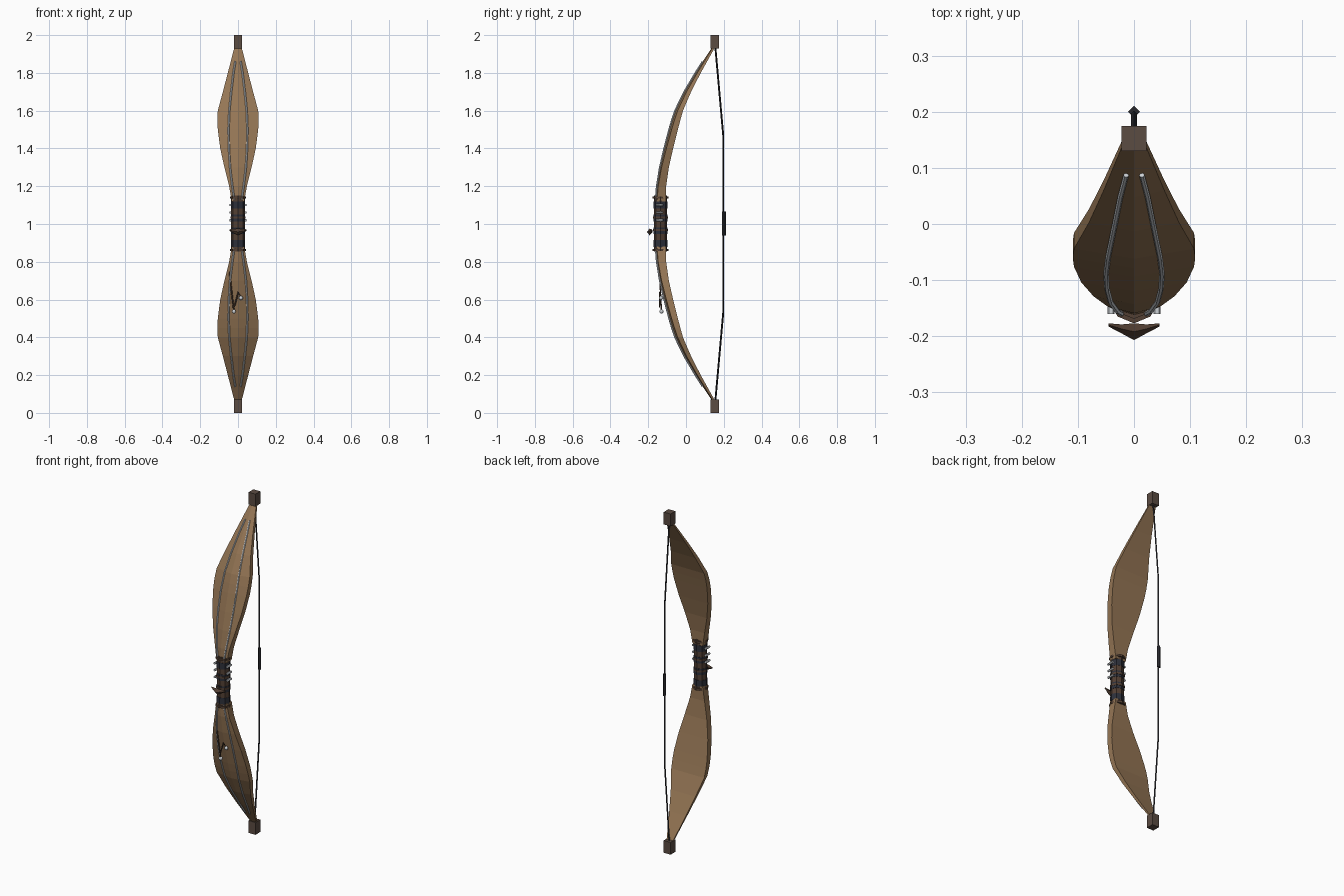
import bpy, bmesh, math
from mathutils import Vector

if "Cube" in bpy.data.objects:
    bpy.data.objects.remove(bpy.data.objects["Cube"])


def material(name, r, g, b):
    m = bpy.data.materials.new(name)
    m.diffuse_color = (r, g, b, 1)
    m.use_nodes = True
    m.node_tree.nodes["Principled BSDF"].inputs["Base Color"].default_value = m.diffuse_color
    return m


WOOD = material("tan wood", 0.30, 0.18, 0.09)
TIP = material("dark tip wood", 0.105, 0.072, 0.055)
LEATHER = material("brown leather", 0.085, 0.05, 0.033)
NAVY = material("navy wrap", 0.026, 0.029, 0.042)
SILVER = material("silver", 0.60, 0.63, 0.66)
CORD = material("black cord", 0.02, 0.02, 0.024)


def finish(name, bm, mat):
    bmesh.ops.recalc_face_normals(bm, faces=bm.faces)
    me = bpy.data.meshes.new(name)
    bm.to_mesh(me)
    bm.free()
    me.materials.append(mat)
    ob = bpy.data.objects.new(name, me)
    bpy.context.collection.objects.link(ob)
    return ob


def loft(name, rings, mat):
    bm = bmesh.new()
    vs = [[bm.verts.new(p) for p in ring] for ring in rings]
    n = len(rings[0])
    for a, b in zip(vs, vs[1:]):
        for i in range(n):
            bm.faces.new((a[i], a[(i + 1) % n], b[(i + 1) % n], b[i]))
    bm.faces.new(vs[0])
    bm.faces.new(vs[-1])
    return finish(name, bm, mat)


def tube(name, pts, radius, mat, sides=6):
    pts = [Vector(p) for p in pts]
    rings = []
    for i, p in enumerate(pts):
        d = (pts[min(i + 1, len(pts) - 1)] - pts[max(i - 1, 0)]).normalized()
        ref = Vector((1, 0, 0)) if abs(d.x) < 0.8 else Vector((0, 0, 1))
        u = (ref - d * ref.dot(d)).normalized()
        v = d.cross(u)
        rings.append([p + (u * math.cos(a) + v * math.sin(a)) * radius
                      for a in (2 * math.pi * k / sides for k in range(sides))])
    return loft(name, rings, mat)


def box(name, lo, hi, mat):
    return loft(name, [[(lo[0], lo[1], z), (hi[0], lo[1], z), (hi[0], hi[1], z), (lo[0], hi[1], z)]
                       for z in (lo[2], hi[2])], mat)


def ball(name, c, r, mat):
    bm = bmesh.new()
    bmesh.ops.create_uvsphere(bm, u_segments=10, v_segments=6, radius=r)
    bmesh.ops.translate(bm, verts=bm.verts, vec=c)
    return finish(name, bm, mat)


# limb stations: height, half width, shoulder y, thickness, ridge depth
STATIONS = [(1.12, .033, -.153, .046, .010), (1.2, .047, -.147, .042, .012),
            (1.3, .072, -.129, .038, .014), (1.4, .094, -.104, .036, .016),
            (1.5, .107, -.076, .033, .018), (1.55, .109, -.061, .031, .018),
            (1.6, .107, -.044, .028, .018), (1.7, .080, .003, .024, .016),
            (1.8, .054, .060, .018, .012), (1.94, .018, .146, .010, .005)]


def front_y(x, z):
    for a, b in zip(STATIONS, STATIONS[1:]):
        if a[0] <= z <= b[0]:
            t = (z - a[0]) / (b[0] - a[0])
            w, y, r = (a[k] + (b[k] - a[k]) * t for k in (1, 2, 4))
            return y - r * (1 - abs(x) / w)


INLAY = [(.020, 1.13), (.030, 1.2), (.042, 1.3), (.048, 1.4), (.050, 1.5),
         (.046, 1.6), (.036, 1.7), (.024, 1.8), (.014, 1.86)]

for side, s in (("upper", 1), ("lower", -1)):
    def up(z):
        return 1 + s * (z - 1)
    # ridged limb with flat back
    loft(side + "_limb", [[(0, y - r, up(z)), (w, y, up(z)), (w, y + t, up(z)),
                           (-w, y + t, up(z)), (-w, y, up(z))]
                          for z, w, y, t, r in STATIONS], WOOD)
    # square tip block
    z0, z1 = sorted((up(1.928), up(2.0)))
    box(side + "_tip", (-.022, .130, z0), (.022, .175, z1), TIP)
    # silver inlay lines
    for sx in (-1, 1):
        tube(side + "_inlay", [(sx * x, front_y(x, z) - .004, up(z)) for x, z in INLAY],
             .0048, SILVER)

# bowstring and its centre serving
tube("bowstring", [(0, .155, .06), (0, .197, .53), (0, .197, 1.47), (0, .155, 1.94)], .005, CORD, 4)
tube("string_serving", [(0, .2, .94), (0, .2, 1.065)], .0105, CORD, 4)


# grip with alternating wrap bands
def grip_band(name, z0, z1, rx, ry, mat):
    ring = [(rx * math.sin(a), -.135 - ry * math.cos(a))
            for a in (k * math.pi / 4 for k in range(8))]
    loft(name, [[(x, y, z) for x, y in ring] for z in (z0, z1)], mat)


grip_band("grip_core", .855, 1.15, .036, .034, LEATHER)
for i in range(4):
    z = .878 + i * .068
    grip_band("grip_wrap", z, z + .036, .038, .036, NAVY)
for z in (.856, .962, 1.028, 1.134):
    e = .042 if z in (.856, 1.134) else .039
    grip_band("grip_rim", z, z + .012, e, e, LEATHER)

# silver pins on both sides of the grip
for sx in (-1, 1):
    for z in (1.02, 1.06, 1.10):
        tube("grip_pin", [(sx * .041, -.160, z), (sx * .041, -.122, z)], .0065, SILVER)

# winged ornament in front of the grip
for sx in (-1, 1):
    rings = []
    for x, y, h, d in ((0, -.192, .018, .015), (.022, -.187, .011, .008), (.045, -.180, .004, .003)):
        z = .958 + x * .2
        rings.append([(sx * x, y - d, z), (sx * x, y, z + h), (sx * x, y + d, z), (sx * x, y, z - h)])
    loft("ornament_wing", rings, LEATHER)

# hanging cords with beads on the lower limb
tube("pendant_cord", [(-.045, -.140, .75), (-.036, -.136, .66), (-.022, -.130, .54)], .004, LEATHER)
tube("pendant_cord", [(-.020, -.140, .56), (.002, -.138, .64), (.016, -.132, .61)], .004, LEATHER)
ball("pendant_bead", (-.022, -.130, .537), .011, SILVER)
ball("pendant_bead", (.016, -.132, .608), .011, SILVER)
